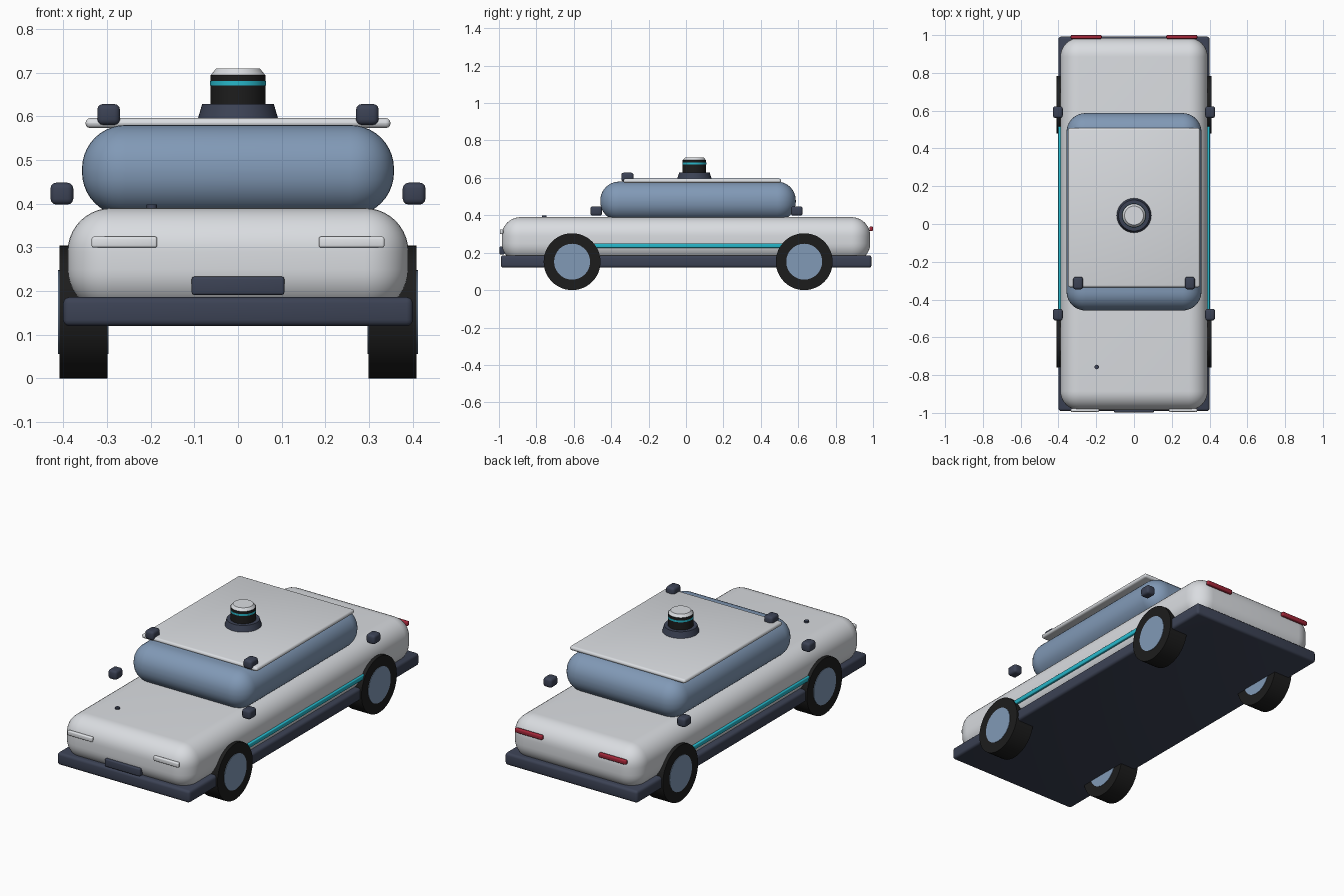
import bpy
import math
from mathutils import Vector

cube = bpy.data.objects.get("Cube")
if cube:
    bpy.data.objects.remove(cube, do_unlink=True)


def material(name, r, g, b):
    m = bpy.data.materials.new(name)
    m.use_nodes = True
    m.diffuse_color = (r, g, b, 1)
    m.node_tree.nodes["Principled BSDF"].inputs["Base Color"].default_value = (r, g, b, 1)
    return m


PAINT = material("silver paint", 0.70, 0.72, 0.75)
LAMP = material("lamp white", 0.80, 0.82, 0.85)
TRIM = material("dark slate trim", 0.045, 0.055, 0.09)
GLASS = material("blue glass", 0.22, 0.32, 0.47)
RUBBER = material("black rubber", 0.012, 0.012, 0.012)
TEAL = material("teal accent", 0.02, 0.48, 0.60)
RED = material("tail red", 0.36, 0.02, 0.04)


def finish(name, mat, angle=35):
    ob = bpy.context.object
    ob.name = name
    ob.data.materials.append(mat)
    bpy.ops.object.shade_smooth_by_angle(angle=math.radians(angle))
    return ob


def box(name, mat, low, high, radius=0.0, segments=3):
    """Rounded box between two corners."""
    low, high = Vector(low), Vector(high)
    bpy.ops.mesh.primitive_cube_add(size=1, location=(low + high) / 2)
    ob = bpy.context.object
    ob.scale = high - low
    bpy.ops.object.transform_apply(location=False, rotation=False, scale=True)
    if radius:
        mod = ob.modifiers.new("rounding", "BEVEL")
        mod.width = radius
        mod.segments = segments
        bpy.ops.object.modifier_apply(modifier=mod.name)
    return finish(name, mat)


def block(name, mat, centre, size, radius, segments=3):
    c, h = Vector(centre), Vector(size) / 2
    return box(name, mat, c - h, c + h, radius, segments)


def disc(name, mat, centre, r1, r2, depth, sideways=False):
    """Cylinder or cone frustum, upright or lying along x."""
    turn = (0, math.pi / 2, 0) if sideways else (0, 0, 0)
    bpy.ops.mesh.primitive_cone_add(vertices=48, radius1=r1, radius2=r2, depth=depth,
                                    location=centre, rotation=turn)
    return finish(name, mat)


# Body, sill and cabin
box("body", PAINT, (-0.39, -0.985, 0.15), (0.39, 0.985, 0.39), 0.1, 10)
box("sill", TRIM, (-0.40, -0.99, 0.12), (0.40, 0.992, 0.186), 0.014)
box("cabin", GLASS, (-0.357, -0.458, 0.372), (0.357, 0.587, 0.58), 0.1, 10)
box("roof_panel", PAINT, (-0.349, -0.335, 0.573), (0.349, 0.508, 0.596), 0.011)

# Front sensor plate and hood sensor
box("front_plate", TRIM, (-0.106, -0.998, 0.191), (0.106, -0.97, 0.233), 0.006)
disc("hood_sensor", TRIM, (-0.197, -0.757, 0.391), 0.012, 0.012, 0.014)

# Spinning roof sensor
Y = 0.045
disc("sensor_base", TRIM, (0, Y, 0.611), 0.092, 0.082, 0.034)
disc("sensor_drum", RUBBER, (0, Y, 0.660), 0.063, 0.063, 0.07)
disc("sensor_band", TEAL, (0, Y, 0.676), 0.064, 0.064, 0.01)
disc("sensor_cap", PAINT, (0, Y, 0.702), 0.062, 0.05, 0.015)

# Mirrored parts
for side, s in (("right", -1), ("left", 1)):
    block(side + "_headlight", LAMP, (s * 0.26, -0.986, 0.312), (0.15, 0.018, 0.025), 0.005)
    block(side + "_taillight", RED, (s * 0.253, 0.99, 0.328), (0.165, 0.02, 0.024), 0.006)
    block(side + "_stripe", TEAL, (s * 0.394, 0.012, 0.238), (0.016, 1.02, 0.024), 0.004)
    block(side + "_roof_camera", TRIM, (s * 0.296, -0.313, 0.604), (0.052, 0.066, 0.048), 0.013)
    for end, wheel_y, cam_y in (("front", -0.609, -0.48), ("rear", 0.632, 0.592)):
        block(f"{end}_{side}_camera", TRIM, (s * 0.403, cam_y, 0.423),
              (0.052, 0.062, 0.05), 0.013)
        disc(f"{end}_{side}_tyre", RUBBER, (s * 0.354, wheel_y, 0.152),
             0.152, 0.152, 0.11, True)
        disc(f"{end}_{side}_hub", GLASS, (s * 0.354, wheel_y, 0.152),
             0.096, 0.096, 0.115, True)
